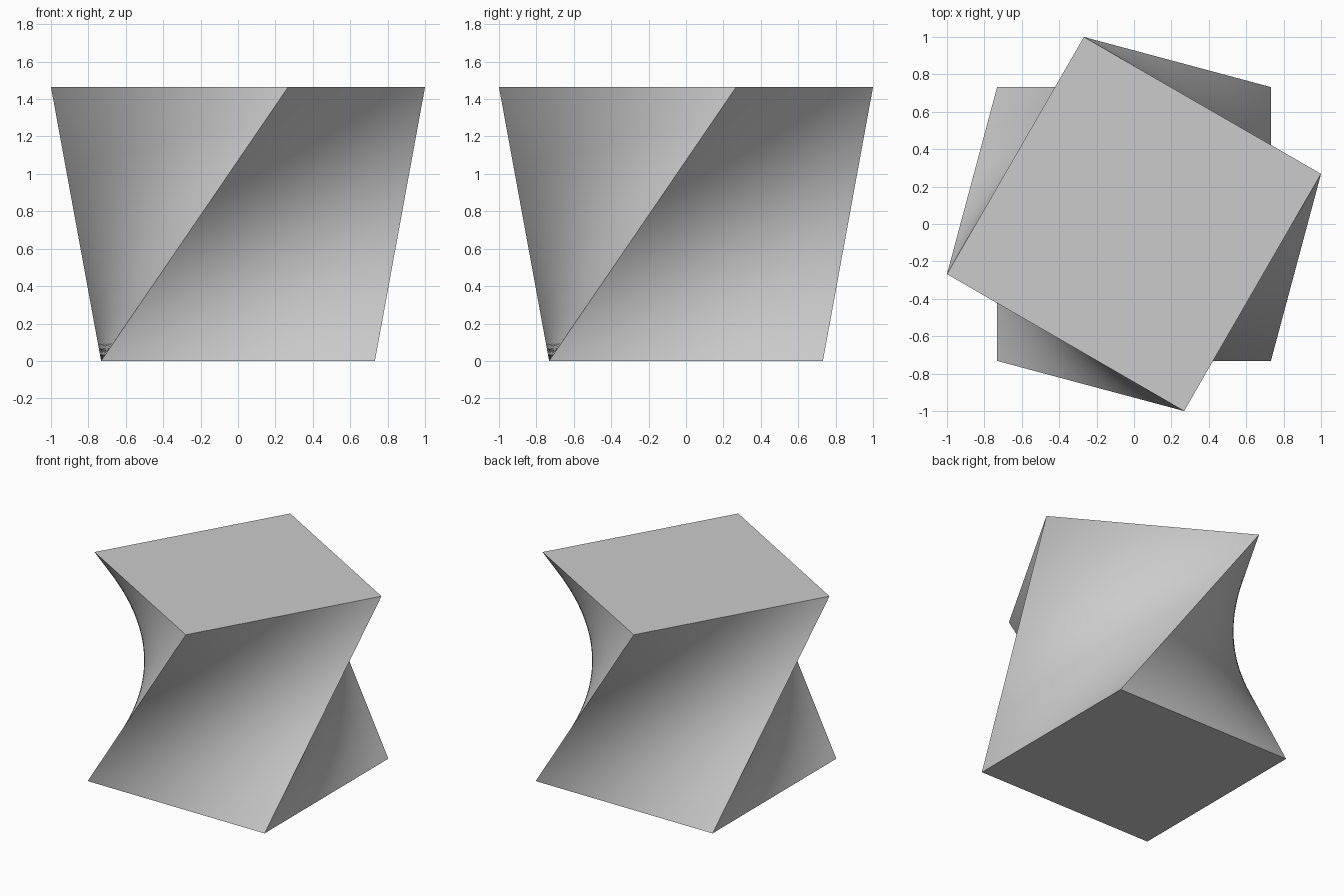
import bpy, bmesh, math
from mathutils import Vector

if "Cube" in bpy.data.objects:
    bpy.data.objects.remove(bpy.data.objects["Cube"])

HEIGHT = 1.464
RADIUS = 0.732 * math.sqrt(2)
TWIST = math.radians(60)
N = 40  # divisions along each side and up the height


def square(turn, z):
    """Four corners of a square, rotated about z."""
    angles = [math.radians(225 + 90 * i) + turn for i in range(4)]
    return [Vector((RADIUS * math.cos(a), RADIUS * math.sin(a), z)) for a in angles]


bm = bmesh.new()
bottom, top = square(0, 0), square(TWIST, HEIGHT)

# Stacked square rings, corners running along straight lines from bottom to top
rings = []
for j in range(N + 1):
    corners = [b.lerp(t, j / N) for b, t in zip(bottom, top)]
    rings.append([bm.verts.new(corners[i].lerp(corners[(i + 1) % 4], k / N))
                  for i in range(4) for k in range(N)])

# Smooth saddle-shaped sides
for lower, upper in zip(rings, rings[1:]):
    for k in range(4 * N):
        m = (k + 1) % (4 * N)
        bm.faces.new((lower[k], lower[m], upper[m], upper[k])).smooth = True

# Flat caps
caps = [bm.faces.new(rings[0][::-1]), bm.faces.new(rings[-1])]

# Crisp cap borders and corner edges
for cap in caps:
    for e in cap.edges:
        e.smooth = False
for lower, upper in zip(rings, rings[1:]):
    for k in range(0, 4 * N, N):
        bm.edges.get((lower[k], upper[k])).smooth = False

mesh = bpy.data.meshes.new("twisted_block")
bm.to_mesh(mesh)
bm.free()
bpy.context.collection.objects.link(bpy.data.objects.new("twisted_block", mesh))
